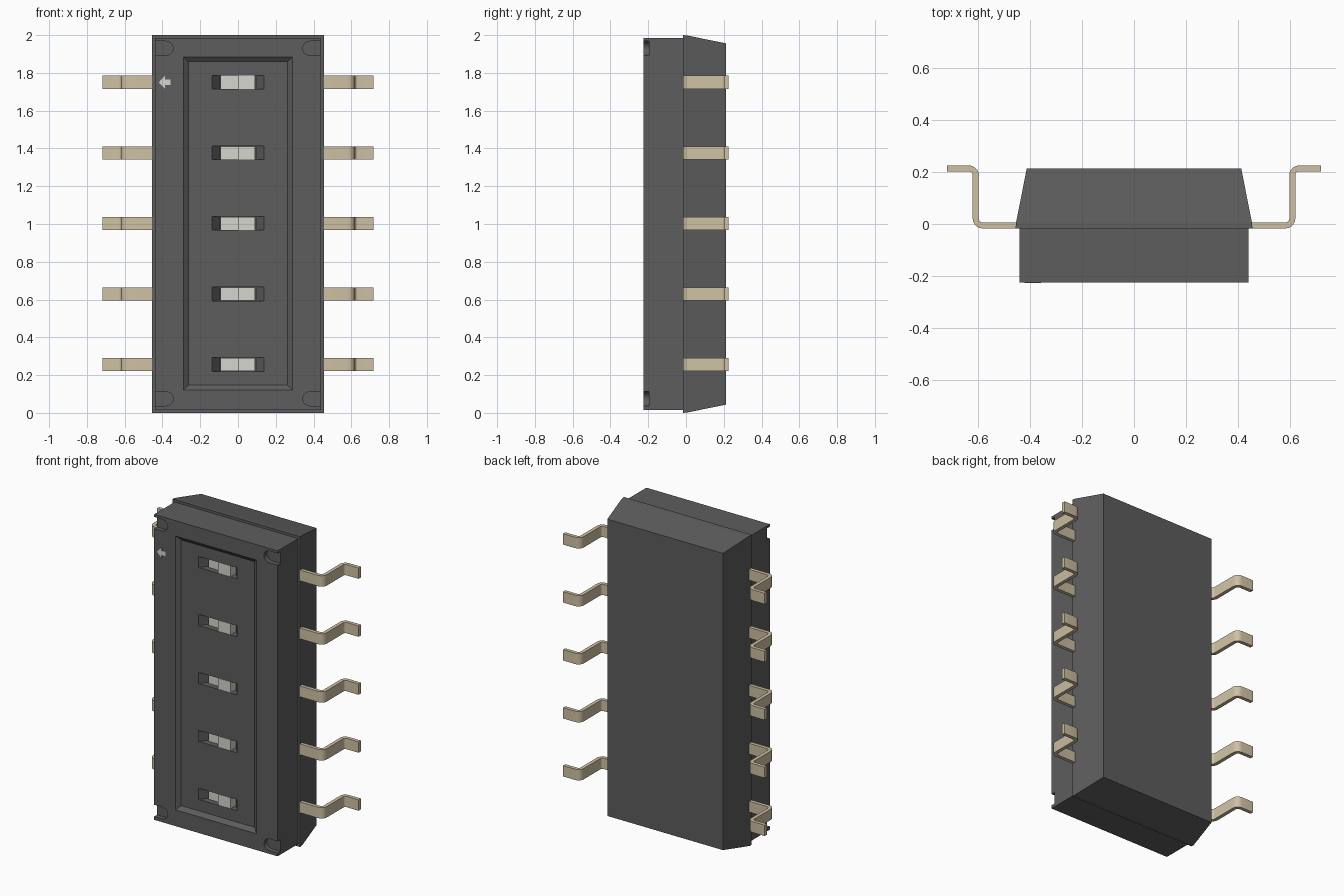
import bpy, bmesh, math

if "Cube" in bpy.data.objects:
    bpy.data.objects.remove(bpy.data.objects["Cube"])

def material(name, rgb):
    m = bpy.data.materials.new(name)
    m.diffuse_color = (*rgb, 1)
    m.use_nodes = True
    m.node_tree.nodes["Principled BSDF"].inputs["Base Color"].default_value = m.diffuse_color
    return m

DARK = material("dark_plastic", (0.11, 0.11, 0.11))
TAN = material("plated_metal", (0.62, 0.53, 0.37))
PALE = material("pale_plastic", (0.66, 0.67, 0.61))

def loft(name, rings, mat=DARK):
    """Closed solid through a list of equal-length rings of 3D points."""
    bm = bmesh.new()
    vs = [[bm.verts.new(p) for p in r] for r in rings]
    n = len(rings[0])
    for a, b in zip(vs, vs[1:]):
        for i in range(n):
            bm.faces.new((a[i], a[(i + 1) % n], b[(i + 1) % n], b[i]))
    bm.faces.new(vs[0])
    bm.faces.new(vs[-1])
    bmesh.ops.recalc_face_normals(bm, faces=bm.faces)
    me = bpy.data.meshes.new(name)
    bm.to_mesh(me)
    bm.free()
    me.materials.append(mat)
    ob = bpy.data.objects.new(name, me)
    bpy.context.collection.objects.link(ob)
    return ob

def rect(y, hx, hz, cz=1.0, cx=0.0):
    return [(cx - hx, y, cz - hz), (cx + hx, y, cz - hz),
            (cx + hx, y, cz + hz), (cx - hx, y, cz + hz)]

def cut(ob, cutter):
    mod = ob.modifiers.new("cut", 'BOOLEAN')
    mod.operation = 'DIFFERENCE'
    mod.solver = 'EXACT'
    mod.object = cutter
    bpy.context.view_layer.objects.active = ob
    bpy.ops.object.modifier_apply(modifier=mod.name)
    bpy.data.objects.remove(cutter)

FRONT, FLOOR, BACK = -0.225, -0.204, 0.213
ROWS = [1.003 + 0.3735 * k for k in range(-2, 3)]

# Housing: front cover, flange and tapered base
body = loft("housing", [rect(FRONT, 0.44, 0.984), rect(-0.017, 0.44, 0.984),
                        rect(-0.017, 0.455, 1.0), rect(0.006, 0.453, 0.998),
                        rect(BACK, 0.412, 0.956)])

# Bevelled recess in the front face
cut(body, loft("recess_cutter", [rect(-0.25, 0.288, 0.882, 1.003),
                                 rect(FRONT, 0.288, 0.882, 1.003),
                                 rect(FLOOR, 0.262, 0.856, 1.003)]))

# Switch slots with sloping ends
for z in ROWS:
    cut(body, loft("slot_cutter", [rect(-0.215, 0.137, 0.036, z), rect(FLOOR, 0.137, 0.036, z),
                                   rect(-0.15, 0.094, 0.036, z)]))

# Rounded corner notches open to the sides
for s in (-1, 1):
    for z in (0.075, 1.93):
        arc = [math.radians(90 + 180 * i / 12) for i in range(13)]
        prof = [(0.385 + 0.042 * math.cos(a), z + 0.038 * math.sin(a)) for a in arc]
        prof += [(0.5, z - 0.038), (0.5, z + 0.038)]
        cut(body, loft("notch_cutter", [[(s * x, y, h) for x, h in prof]
                                        for y in (-0.25, -0.196)]))

# Stepped sliders: low left half, raised right half
for z in ROWS:
    prof = [(-0.093, -0.14), (-0.093, -0.17), (0, -0.17), (0, FLOOR), (0.09, FLOOR), (0.09, -0.14)]
    loft("slider", [[(x, y, z + h) for x, y in prof] for h in (-0.035, 0.035)], PALE)

# Direction arrow on the front face
arrow = [(-0.42, 0), (-0.386, 0.034), (-0.386, 0.014), (-0.358, 0.014),
         (-0.358, -0.014), (-0.386, -0.014), (-0.386, -0.034)]
loft("arrow_mark", [[(x, y, ROWS[-1] + h) for x, h in arrow] for y in (FRONT - 0.001, -0.22)], PALE)

# Gull-wing pins: offset outline of a path with two rounded bends
T, R, XV, Y0, Y1 = 0.0115, 0.026, 0.608, -0.0055, 0.2135

def pin_side(d):
    pts = [(0.42, Y0 - d)]
    for i in range(6):
        a = math.radians(-90 + 18 * i)
        pts.append((XV - R + (R + d) * math.cos(a), Y0 + R + (R + d) * math.sin(a)))
    for i in range(6):
        a = math.radians(180 - 18 * i)
        pts.append((XV + R + (R - d) * math.cos(a), Y1 - R + (R - d) * math.sin(a)))
    return pts + [(0.718, Y1 - d)]

outline = pin_side(T) + pin_side(-T)[::-1]
for s in (-1, 1):
    for z in ROWS:
        pin = loft("pin", [[(s * x, y, z + h) for x, y in outline] for h in (-0.035, 0.035)], TAN)
        bpy.ops.object.select_all(action='DESELECT')
        pin.select_set(True)
        bpy.context.view_layer.objects.active = pin
        bpy.ops.object.shade_smooth_by_angle(angle=math.radians(30))
